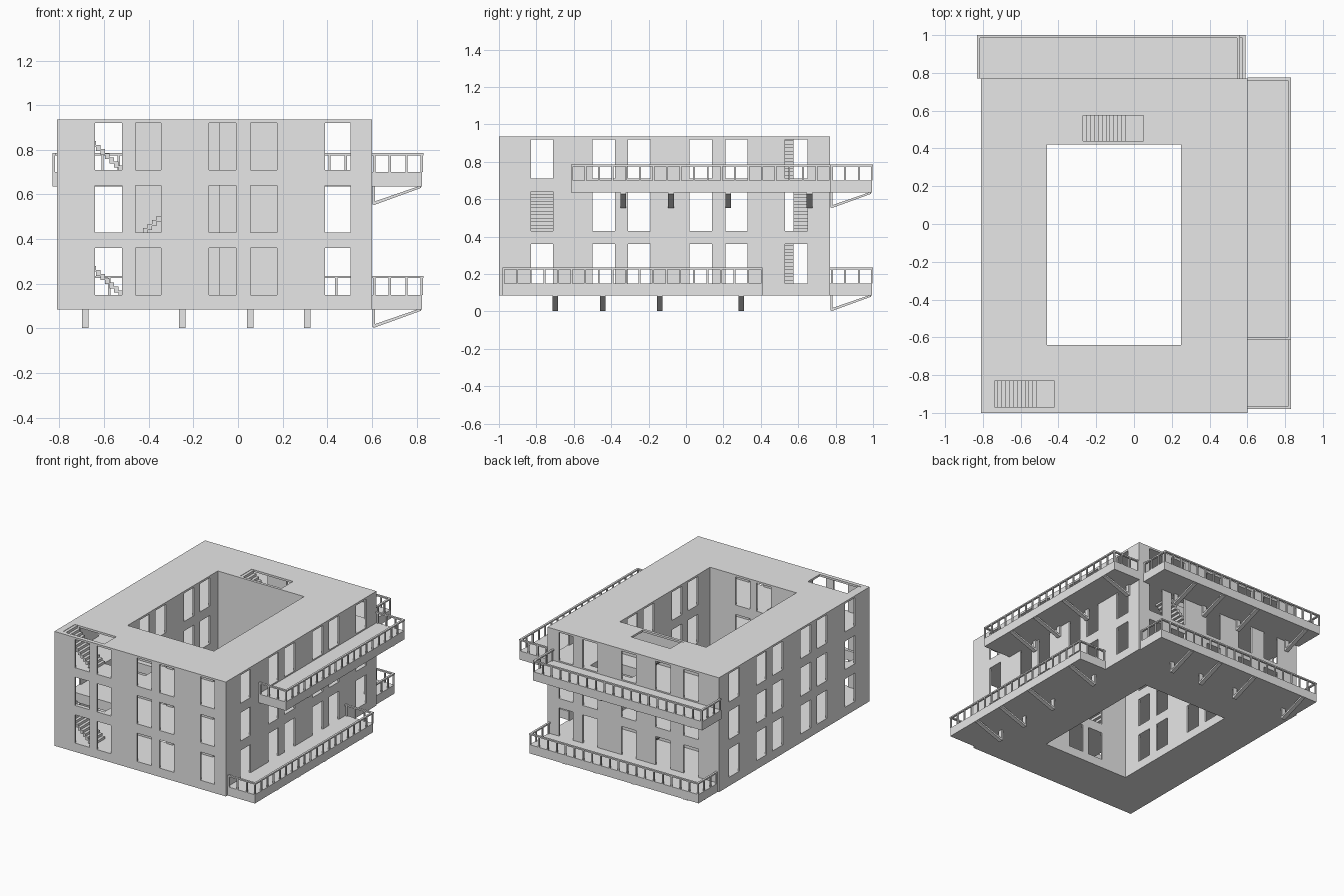
import bpy
import bmesh

cube = bpy.data.objects.get("Cube")
if cube:
    bpy.data.objects.remove(cube)

grey = bpy.data.materials.new("plain grey")
grey.use_nodes = True
grey.diffuse_color = (0.8, 0.8, 0.8, 1)
grey.node_tree.nodes["Principled BSDF"].inputs["Base Color"].default_value = (0.8, 0.8, 0.8, 1)

# Overall footprint, courtyard and storey heights
X0, X1, Y0, Y1 = -0.81, 0.60, -1.0, 0.77
CX0, CX1, CY0, CY1 = -0.46, 0.25, -0.64, 0.42
WALL = 0.012
BASE = 0.085
FLOOR = [0.15, 0.43, 0.71]
CEILING = [0.36, 0.64, 0.92]
ROOF_TOP = 0.935
COURT = (CX0, CX1, CY0, CY1)


def finish(bm, name):
    bmesh.ops.recalc_face_normals(bm, faces=bm.faces)
    mesh = bpy.data.meshes.new(name)
    bm.to_mesh(mesh)
    bm.free()
    mesh.materials.append(grey)
    obj = bpy.data.objects.new(name, mesh)
    bpy.context.collection.objects.link(obj)
    return obj


def add_box(bm, xs, ys, zs):
    verts = bmesh.ops.create_cube(bm, size=1)["verts"]
    for v in verts:
        v.co = [(a + b) / 2 + c * abs(b - a) for c, (a, b) in zip(v.co, (xs, ys, zs))]


def slab(name, z0, z1, holes):
    """Flat plate over the footprint with rectangular holes."""
    xs = sorted({X0, X1, *[x for h in holes for x in h[:2]]})
    ys = sorted({Y0, Y1, *[y for h in holes for y in h[2:]]})
    bm = bmesh.new()
    grid = [[bm.verts.new((x, y, z0)) for y in ys] for x in xs]
    for i in range(len(xs) - 1):
        for j in range(len(ys) - 1):
            mx, my = (xs[i] + xs[i + 1]) / 2, (ys[j] + ys[j + 1]) / 2
            if any(a < mx < b and c < my < d for a, b, c, d in holes):
                continue
            bm.faces.new((grid[i][j], grid[i + 1][j], grid[i + 1][j + 1], grid[i][j + 1]))
    bmesh.ops.delete(bm, geom=[v for v in bm.verts if not v.link_faces], context="VERTS")
    top = bmesh.ops.extrude_face_region(bm, geom=bm.faces[:])["geom"]
    for v in top:
        if isinstance(v, bmesh.types.BMVert):
            v.co.z = z1
    finish(bm, name)


def wall(name, axis, pos, lo, hi, openings):
    """Piers between full-height openings, on every storey."""
    ends = [lo] + [e for o in openings for e in o] + [hi]
    bm = bmesh.new()
    for z0, z1 in zip(FLOOR, CEILING):
        for a, b in zip(ends[::2], ends[1::2]):
            across = (pos, pos + WALL)
            if axis == "x":
                add_box(bm, (a, b), across, (z0, z1))
            else:
                add_box(bm, across, (a, b), (z0, z1))
    finish(bm, name)


# Stair shafts: odd flights rise to -x, the middle flight rises to +x
front_odd = (-0.76, -0.42, -0.97, -0.83)
front_mid = (-0.52, -0.18, -0.83, -0.69)
back_odd = (-0.29, 0.05, 0.44, 0.575)
back_mid = (-0.05, 0.29, 0.575, 0.71)

# Floors and roof
slab("ground_floor", BASE, FLOOR[0], [COURT])
slab("second_floor", CEILING[0], FLOOR[1], [COURT, front_odd, back_odd])
slab("third_floor", CEILING[1], FLOOR[2], [COURT, front_mid, back_mid])
slab("roof", CEILING[2], ROOF_TOP, [COURT, front_odd, back_odd])

# Outer and courtyard walls
inner_side = [(-0.50, -0.38), (-0.31, -0.19), (0.02, 0.14), (0.21, 0.33)]
side = [(-0.83, -0.71)] + inner_side + [(0.53, 0.65)]
front = [(-0.64, -0.52), (-0.46, -0.345), (-0.13, -0.01), (0.055, 0.175), (0.39, 0.505)]
back = [(-0.64, -0.52), (-0.41, -0.29), (-0.13, -0.01), (0.19, 0.31), (0.39, 0.505)]
wall("front_wall", "x", Y0, X0, X1, front)
wall("back_wall", "x", Y1 - WALL, X0, X1, back)
wall("right_wall", "y", X0, Y0, Y1, side)
wall("left_wall", "y", X1 - WALL, Y0, Y1, side)
wall("courtyard_front_wall", "x", CY0 - WALL, CX0, CX1, [(-0.25, -0.13), (-0.08, 0.04)])
wall("courtyard_back_wall", "x", CY1, CX0, CX1, [])
wall("courtyard_right_wall", "y", CX0 - WALL, CY0, CY1, inner_side)
wall("courtyard_left_wall", "y", CX1, CY0, CY1, inner_side)


def stairs(name, shaft, z, rise_dir):
    """Straight flight of block steps ending at the far end of its shaft."""
    steps, run, rise = 12, 0.0205, 0.0185
    bm = bmesh.new()
    for i in range(steps):
        k = steps - i
        a = shaft[0] + (k - 1) * run if rise_dir < 0 else shaft[1] - k * run
        top = z + (i + 1) * rise
        add_box(bm, (a, a + run), shaft[2:], (max(z, top - 1.4 * rise), top))
    finish(bm, name)


for label, odd, mid in (("front", front_odd, front_mid), ("back", back_odd, back_mid)):
    stairs(label + "_stairs_lower", odd, FLOOR[0], -1)
    stairs(label + "_stairs_middle", mid, FLOOR[1], 1)
    stairs(label + "_stairs_upper", odd, FLOOR[2], -1)


def balcony(name, on_side, u0, u1, z, struts):
    """Deck, railing and struts; u runs along the wall, v points outwards."""
    depth, deck, rail_h, t = 0.23, 0.065, 0.085, 0.01

    def place(u, v, h):
        return (X1 + v, u, h) if on_side else (u, Y1 + v, h)

    def block(bm, us, vs, zs):
        a, b = place(us[0], vs[0], zs[0]), place(us[1], vs[1], zs[1])
        add_box(bm, *zip(a, b))

    bm = bmesh.new()
    block(bm, (u0, u1), (0, depth - 0.005), (z - deck, z))
    finish(bm, name + "_deck")

    # Handrail on the three open sides, with evenly spaced posts
    bm = bmesh.new()
    top = (z + rail_h - t, z + rail_h)
    block(bm, (u0, u1), (depth - 1.5 * t, depth), top)
    for u in (u0, u1 - 1.5 * t):
        block(bm, (u, u + 1.5 * t), (0, depth), top)
    n = round((u1 - u0) / 0.073)
    for i in range(n + 1):
        u = u0 + (u1 - u0 - t) * i / n
        rows = [0.005, 0.075, 0.15] if i in (0, n) else []
        for v in rows + [depth - 1.2 * t]:
            block(bm, (u, u + t), (v, v + t), (z, top[0]))
    finish(bm, name + "_railing")

    # Wall plates and sloping struts below the deck
    bm = bmesh.new()
    low = z - deck
    for u in struts:
        us = (u - 0.015, u + 0.015)
        block(bm, us, (0.002, 0.014), (low - 0.08, low))
        profile = [(0.008, low - 0.083), (0.22, low - 0.006), (0.22, low), (0.205, low), (0.008, low - 0.068)]
        ends = [[bm.verts.new(place(s, v, h)) for v, h in profile] for s in us]
        bm.faces.new(ends[0])
        bm.faces.new(ends[1])
        for i in range(len(profile)):
            j = (i + 1) % len(profile)
            bm.faces.new((ends[0][i], ends[0][j], ends[1][j], ends[1][i]))
    finish(bm, name + "_struts")


offsets = [0.28, 0.535, 0.84, 1.275]
for level, z, side_start, back_end in (("lower", FLOOR[0], -0.98, 0.59), ("upper", 0.70, -0.615, 0.56)):
    balcony(level + "_side_balcony", True, side_start, side_start + 1.39, z,
            [side_start + o for o in offsets])
    balcony(level + "_back_balcony", False, back_end - 1.39, back_end, z,
            [back_end - o for o in offsets])
